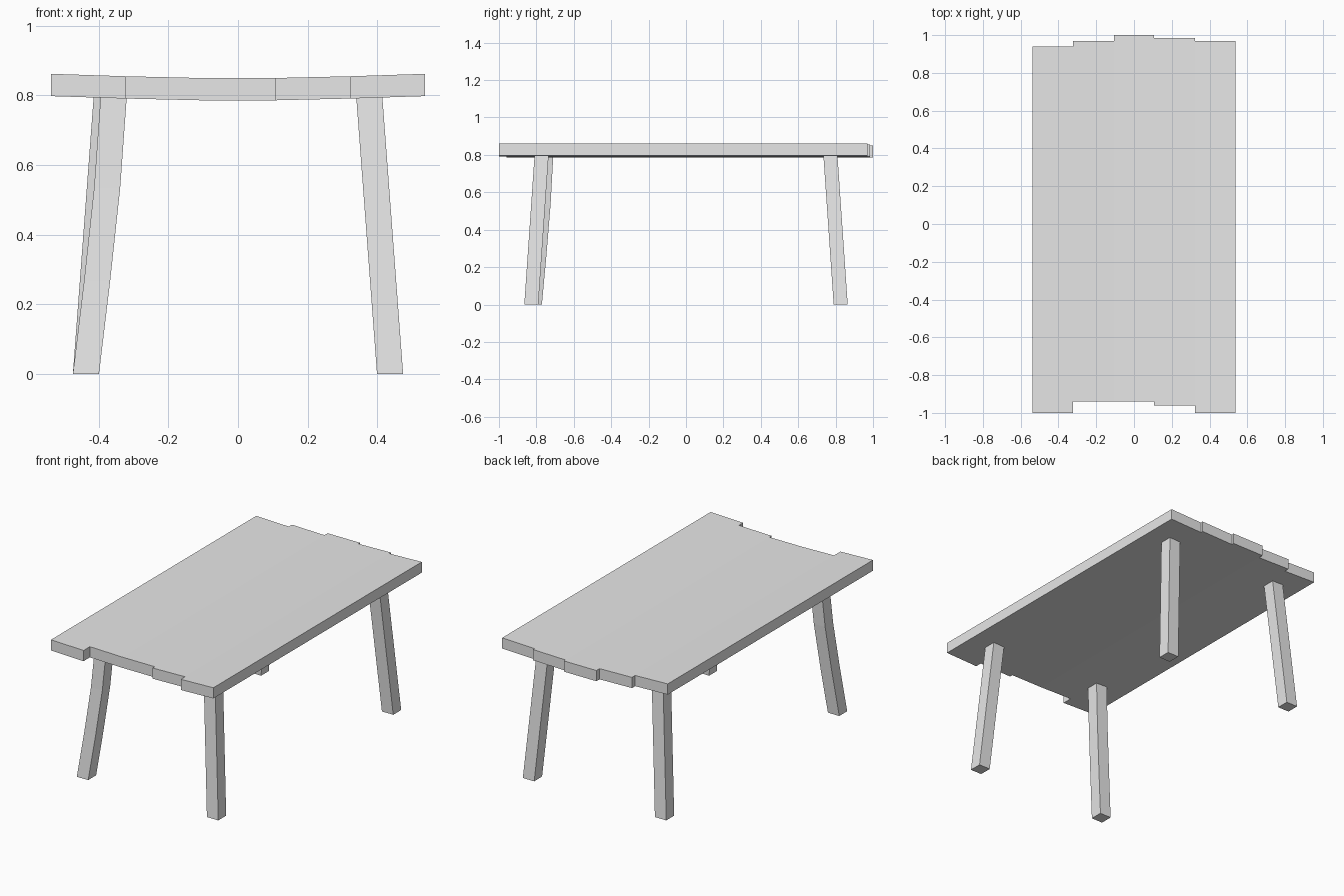
import bpy
import bmesh

if "Cube" in bpy.data.objects:
    bpy.data.objects.remove(bpy.data.objects["Cube"], do_unlink=True)

# Single plain grey finish
grey = bpy.data.materials.new("light_grey")
grey.use_nodes = True
colour = (0.8, 0.8, 0.8, 1)
grey.diffuse_color = colour
grey.node_tree.nodes["Principled BSDF"].inputs["Base Color"].default_value = colour


def loft(name, rings):
    """Skin a stack of four-cornered rings into a closed solid."""
    bm = bmesh.new()
    loops = [[bm.verts.new(p) for p in ring] for ring in rings]
    for low, high in zip(loops, loops[1:]):
        for i in range(4):
            j = (i + 1) % 4
            bm.faces.new((low[i], low[j], high[j], high[i]))
    bm.faces.new(loops[0][::-1])
    bm.faces.new(loops[-1])
    bmesh.ops.recalc_face_normals(bm, faces=bm.faces)
    mesh = bpy.data.meshes.new(name)
    bm.to_mesh(mesh)
    bm.free()
    mesh.materials.append(grey)
    obj = bpy.data.objects.new(name, mesh)
    bpy.context.collection.objects.link(obj)
    return obj


# Dished top: five planks with uneven ends
thick = 0.064
edges = [-0.537, -0.322, -0.107, 0.107, 0.322, 0.537]
heights = [0.862, 0.855, 0.85, 0.85, 0.855, 0.862]
ends = [(-1, 0.94), (-0.94, 0.97), (-0.94, 1), (-0.96, 0.985), (-1, 0.97)]
for i, (front, back) in enumerate(ends):
    rings = []
    for x, z in zip(edges[i:i + 2], heights[i:i + 2]):
        rings.append([(x, front, z - thick), (x, back, z - thick),
                      (x, back, z), (x, front, z)])
    loft(f"plank_{i + 1}", rings)


# Splayed square legs
def leg(name, foot, head, bend=(0, 1)):
    half = 0.0375
    rings = []
    for i, t in enumerate(bend):
        z = 0.8 * i / (len(bend) - 1)
        x, y = (f + (h - f) * t for f, h in zip(foot, head))
        rings.append([(x + sx * half, y + sy * half, z)
                      for sx, sy in ((-1, -1), (1, -1), (1, 1), (-1, 1))])
    return loft(name, rings)


for name, sx, sy in (("front_left_leg", 1, -1), ("back_left_leg", 1, 1),
                     ("back_right_leg", -1, 1)):
    leg(name, (sx * 0.437, sy * 0.827), (sx * 0.377, sy * 0.772))

# The front right leg is bowed
leg("front_right_leg", (-0.437, -0.808), (-0.357, -0.747), (0, 0.4, 0.76, 1))
